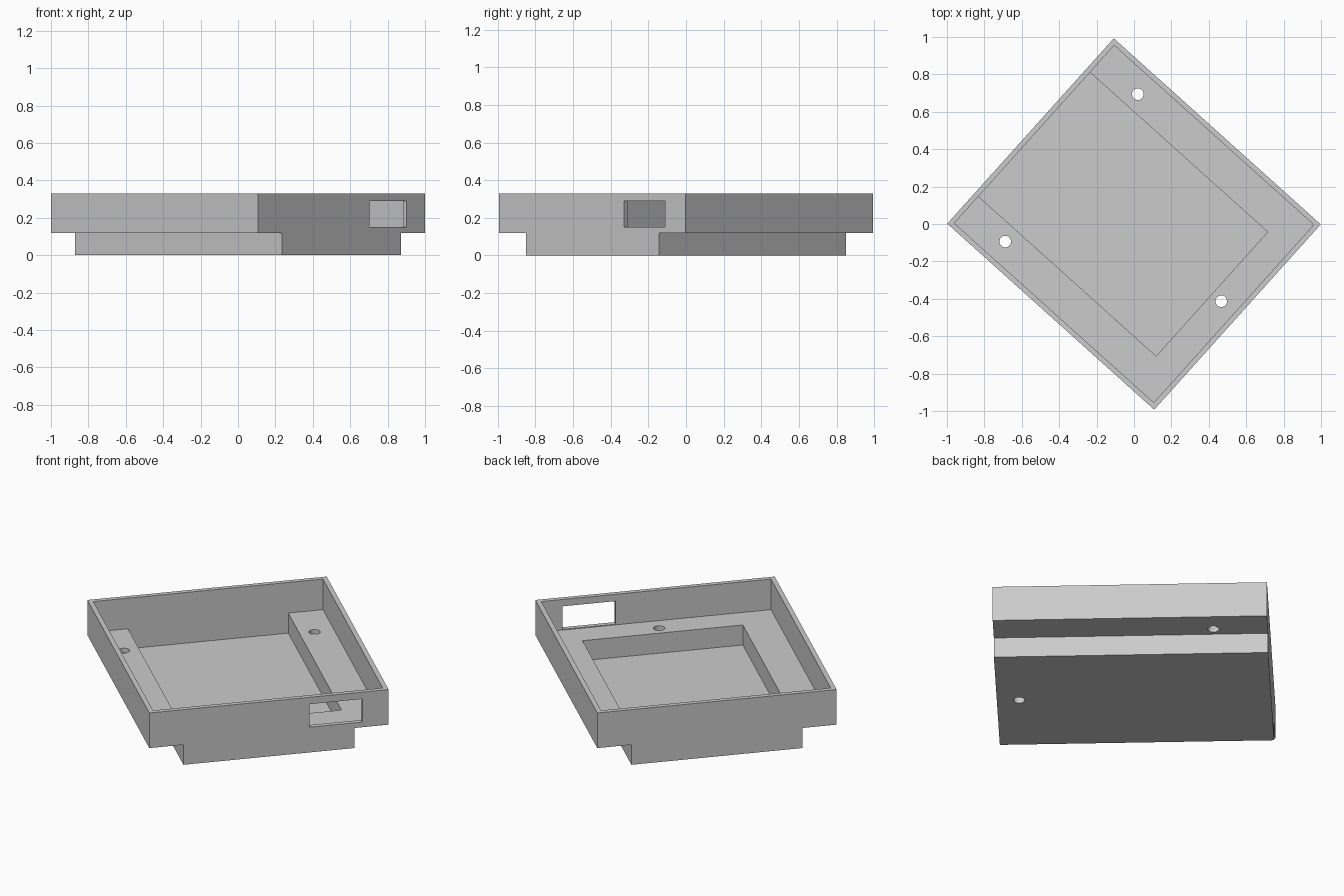
import bpy, bmesh, math
from mathutils import Matrix

cube = bpy.data.objects.get("Cube")
if cube:
    bpy.data.objects.remove(cube, do_unlink=True)

HALF_W, HALF_L, HEIGHT = 0.666, 0.744, 0.33   # outer tray
BASE_W, STEP_Z = 0.476, 0.12                  # narrower lower block
WALL = 0.027
LEDGE_Z = STEP_Z + WALL
TURN = math.radians(48.05)

grey = bpy.data.materials.new("plain grey")
grey.use_nodes = True
colour = (0.6, 0.6, 0.6, 1)
grey.diffuse_color = colour
grey.node_tree.nodes["Principled BSDF"].inputs["Base Color"].default_value = colour


def add_object(name, bm):
    bmesh.ops.recalc_face_normals(bm, faces=bm.faces)
    mesh = bpy.data.meshes.new(name)
    bm.to_mesh(mesh)
    bm.free()
    mesh.materials.append(grey)
    obj = bpy.data.objects.new(name, mesh)
    bpy.context.collection.objects.link(obj)
    return obj


def box(name, x, y, z):
    bm = bmesh.new()
    bmesh.ops.create_cube(bm, size=1)
    for v in bm.verts:
        for i, (low, high) in enumerate((x, y, z)):
            v.co[i] = high if v.co[i] > 0 else low
    return add_object(name, bm)


def hole(name, x, y):
    bm = bmesh.new()
    bmesh.ops.create_cone(bm, cap_ends=True, segments=32, radius1=0.031, radius2=0.031,
                          depth=1, matrix=Matrix.Translation((x, y, 0)))
    return add_object(name, bm)


# Tray body: stepped profile pulled along its length
right_half = [(BASE_W, 0), (BASE_W, STEP_Z), (HALF_W, STEP_Z), (HALF_W, HEIGHT)]
profile = right_half + [(-x, z) for x, z in reversed(right_half)]
bm = bmesh.new()
face = bm.faces.new([bm.verts.new((x, -HALF_L, z)) for x, z in profile])
sweep = bmesh.ops.extrude_face_region(bm, geom=[face])
for v in sweep["geom"]:
    if isinstance(v, bmesh.types.BMVert):
        v.co.y = HALF_L
tray = add_object("tray_body", bm)

# Cavity, deep pocket, side window and screw holes
inner_w, inner_l = HALF_W - WALL, HALF_L - WALL
cutters = [
    box("cavity_cutter", (-inner_w, inner_w), (-inner_l, inner_l), (LEDGE_Z, 0.5)),
    box("pocket_cutter", (-0.446, 0.446), (-0.56, inner_l), (WALL, 0.25)),
    box("window_cutter", (0.225, 0.52), (-0.9, -0.69), (0.151, 0.289)),
    hole("hole_cutter_right", 0.53, 0.449),
    hole("hole_cutter_left", -0.53, 0.449),
    hole("hole_cutter_end", 0.005, -0.623),
]
for cutter in cutters:
    cutter.hide_render = True
    cut = tray.modifiers.new(cutter.name, 'BOOLEAN')
    cut.operation = 'DIFFERENCE'
    cut.solver = 'EXACT'
    cut.object = cutter

# Bake the cuts, drop the cutters and turn the tray into place
bpy.context.view_layer.update()
evaluated = tray.evaluated_get(bpy.context.evaluated_depsgraph_get())
result = bpy.data.meshes.new_from_object(evaluated)
tray.modifiers.clear()
tray.data = result
for cutter in cutters:
    bpy.data.objects.remove(cutter, do_unlink=True)
result.transform(Matrix.Rotation(TURN, 4, 'Z'))

# Smooth only the round hole walls
bpy.ops.object.select_all(action='DESELECT')
tray.select_set(True)
bpy.context.view_layer.objects.active = tray
bpy.ops.object.shade_smooth_by_angle(angle=math.radians(30))
